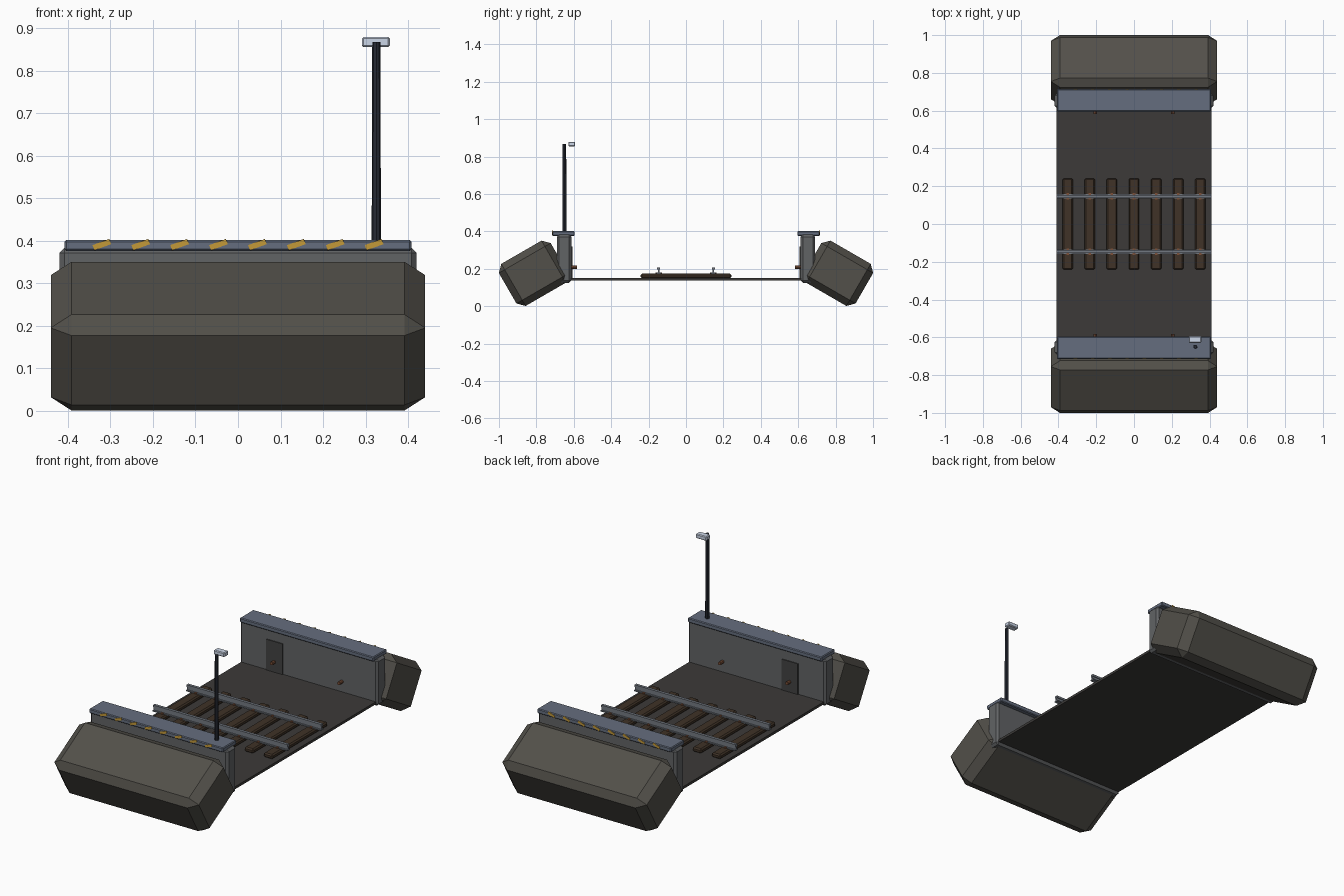
import bpy, bmesh, math
from mathutils import Matrix

if "Cube" in bpy.data.objects:
    bpy.data.objects.remove(bpy.data.objects["Cube"])


def material(name, r, g, b):
    m = bpy.data.materials.new(name)
    m.diffuse_color = (r, g, b, 1)
    m.use_nodes = True
    m.node_tree.nodes["Principled BSDF"].inputs["Base Color"].default_value = m.diffuse_color
    return m


EARTH = material("earth", 0.085, 0.08, 0.068)
WALL = material("wall_grey", 0.12, 0.125, 0.13)
SLATE = material("slate", 0.13, 0.155, 0.21)
BED = material("track_bed", 0.045, 0.042, 0.04)
WOOD = material("dark_wood", 0.05, 0.032, 0.02)
STEEL = material("steel", 0.17, 0.19, 0.22)
RUST = material("rust", 0.2, 0.08, 0.04)
YELLOW = material("warning_yellow", 0.55, 0.32, 0.04)
IRON = material("dark_iron", 0.02, 0.024, 0.035)
LIGHT = material("lamp_light", 0.6, 0.67, 0.8)
PANEL = material("panel_dark", 0.055, 0.055, 0.055)


def finish(bm, name, mat):
    me = bpy.data.meshes.new(name)
    bm.to_mesh(me)
    bm.free()
    me.materials.append(mat)
    ob = bpy.data.objects.new(name, me)
    bpy.context.collection.objects.link(ob)
    return ob


def box(name, mat, center, size, bevel=0.0, rot=None, stretch_x=1.0):
    bm = bmesh.new()
    bmesh.ops.create_cube(bm, size=1)
    bmesh.ops.scale(bm, vec=(size[0] / stretch_x, size[1], size[2]), verts=bm.verts)
    if bevel:
        bmesh.ops.bevel(bm, geom=bm.edges[:], offset=bevel, segments=1,
                        profile=0.5, affect='EDGES')
    bmesh.ops.scale(bm, vec=(stretch_x, 1, 1), verts=bm.verts)
    m = Matrix.Translation(center)
    if rot:
        m = m @ Matrix.Rotation(math.radians(rot[0]), 4, rot[1])
    bmesh.ops.transform(bm, matrix=m, verts=bm.verts)
    return finish(bm, name, mat)


def rod(name, mat, center, radius, length, sides, axis='Z', top=None):
    bm = bmesh.new()
    bmesh.ops.create_cone(bm, cap_ends=True, segments=sides, radius1=radius,
                          radius2=radius if top is None else top, depth=length)
    m = Matrix.Translation(center)
    if axis == 'Y':
        m = m @ Matrix.Rotation(math.pi / 2, 4, 'X')
    bmesh.ops.transform(bm, matrix=m, verts=bm.verts)
    return finish(bm, name, mat)


# Track bed
box("track_bed", BED, (0, 0, 0.144), (0.82, 1.3, 0.014))

# Sleepers with rail spikes
for i in range(7):
    x = -0.351 + 0.117 * i
    box("sleeper", WOOD, (x, 0, 0.162), (0.055, 0.484, 0.026), 0.007)
    for y in (-0.158, -0.134, 0.134, 0.158):
        box("rail_spike", RUST, (x, y, 0.177), (0.014, 0.01, 0.008))

# Rails: foot, web and head
for y in (-0.146, 0.146):
    box("rail_foot", STEEL, (0, y, 0.176), (0.82, 0.024, 0.006))
    box("rail_web", STEEL, (0, y, 0.187), (0.82, 0.008, 0.02))
    box("rail_head", STEEL, (0, y, 0.201), (0.82, 0.016, 0.012))

# Platform sides, front and back
for s in (-1, 1):
    box("earth_bank", EARTH, (0, s * 0.815, 0.176), (0.88, 0.32, 0.26),
        0.036, (-30 * s, 'X'), 1.35)
    box("platform_wall", WALL, (0, s * 0.652, 0.254), (0.84, 0.078, 0.258), 0.012)
    box("platform_slab", SLATE, (0, s * 0.655, 0.389), (0.815, 0.118, 0.025), 0.004)
    box("wall_panel", PANEL, (-0.205, s * 0.612, 0.235), (0.1, 0.008, 0.17))
    for x in (-0.205, 0.205):
        rod("wall_bolt", RUST, (x, s * 0.6, 0.208), 0.009, 0.034, 8, 'Y')
    # Warning stripes on the outer slab edge
    for i in range(8):
        box("warning_stripe", YELLOW, (-0.32 + 0.0914 * i, s * 0.714, 0.391),
            (0.042, 0.004, 0.013), 0, (-20, 'Y'))

# Lamp post and lamp
rod("lamp_post", IRON, (0.325, -0.65, 0.63), 0.011, 0.475, 8, top=0.0095)
box("lamp_head", LIGHT, (0.324, -0.611, 0.867), (0.066, 0.036, 0.024), 0.004)
